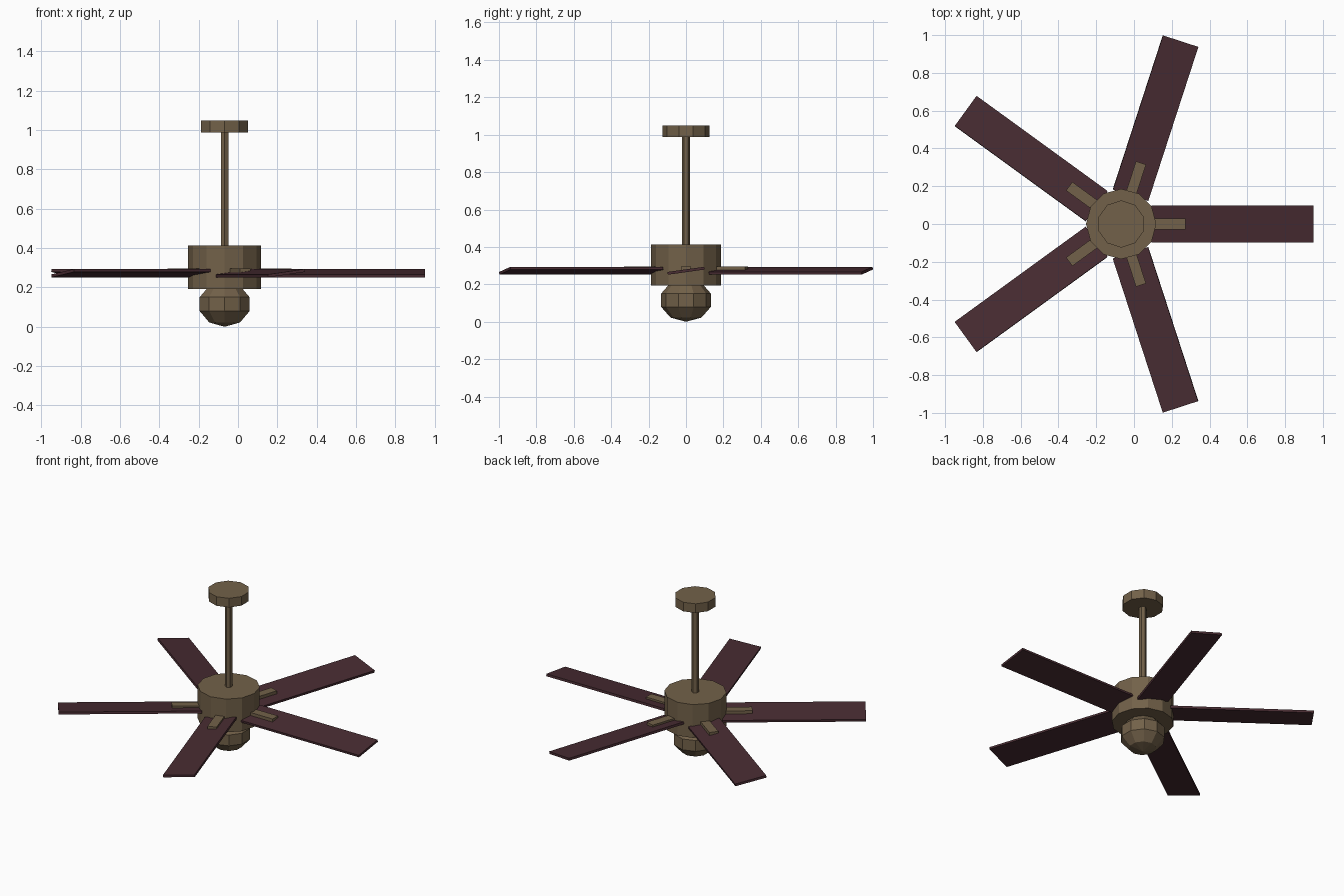
import bpy, bmesh, math
from mathutils import Matrix

if "Cube" in bpy.data.objects:
    bpy.data.objects.remove(bpy.data.objects["Cube"])

CX = -0.068  # fan axis


def material(name, rgb):
    m = bpy.data.materials.new(name)
    m.diffuse_color = (*rgb, 1)
    m.use_nodes = True
    m.node_tree.nodes["Principled BSDF"].inputs["Base Color"].default_value = m.diffuse_color
    return m


bronze = material("bronze", (0.17, 0.12, 0.067))
wood = material("dark_wood", (0.065, 0.025, 0.032))


def finish(name, bm, mat):
    bmesh.ops.recalc_face_normals(bm, faces=bm.faces)
    me = bpy.data.meshes.new(name)
    bm.to_mesh(me)
    bm.free()
    me.materials.append(mat)
    ob = bpy.data.objects.new(name, me)
    ob.location.x = CX
    bpy.context.collection.objects.link(ob)
    return ob


def lathe(name, profile, sides, mat):
    """Faceted turned part; profile is (radius, z), first vertex on +y."""
    bm = bmesh.new()
    rings = []
    for r, z in profile:
        if r == 0:
            rings.append([bm.verts.new((0, 0, z))] * sides)
        else:
            rings.append([bm.verts.new((r * math.sin(2 * math.pi * i / sides),
                                        r * math.cos(2 * math.pi * i / sides), z))
                          for i in range(sides)])
    for a, b in zip(rings, rings[1:]):
        for i in range(sides):
            j = (i + 1) % sides
            bm.faces.new(list(dict.fromkeys((a[i], a[j], b[j], b[i]))))
    for r, ring in ((profile[0][0], rings[0]), (profile[-1][0], rings[-1])):
        if r > 0:
            bm.faces.new(ring)
    return finish(name, bm, mat)


def arm_box(name, r0, r1, width, z0, z1, pitch, turn, mat):
    """Radial box from r0 to r1, pitched about its length, turned about z."""
    bm = bmesh.new()
    m = (Matrix.Rotation(turn, 4, 'Z')
         @ Matrix.Translation(((r0 + r1) / 2, 0, (z0 + z1) / 2))
         @ Matrix.Rotation(pitch, 4, 'X')
         @ Matrix.Diagonal((r1 - r0, width, z1 - z0, 1)))
    bmesh.ops.create_cube(bm, size=1, matrix=m)
    return finish(name, bm, mat)


# Ceiling mount, rod and motor
lathe("ceiling_canopy", [(0.125, 0.988), (0.125, 1.048)], 10, bronze)
lathe("down_rod", [(0.022, 0.40), (0.022, 1.0)], 6, bronze)
lathe("motor_housing", [(0.186, 0.193), (0.186, 0.412)], 12, bronze)

# Low-poly globe below the motor
globe = [(0.14 * math.sin(math.pi * k / 5) if 0 < k < 5 else 0,
          0.115 - 0.115 * math.cos(math.pi * k / 5)) for k in range(6)]
lathe("light_globe", globe, 10, bronze)

# Five pitched blades with flat brackets
for i in range(5):
    turn = math.radians(72 * i)
    arm_box(f"blade_{i + 1}", 0.16, 1.018, 0.198, 0.265, 0.28,
            math.radians(8), turn, wood)
    arm_box(f"blade_bracket_{i + 1}", 0.14, 0.34, 0.056, 0.273, 0.296,
            0, turn, bronze)
